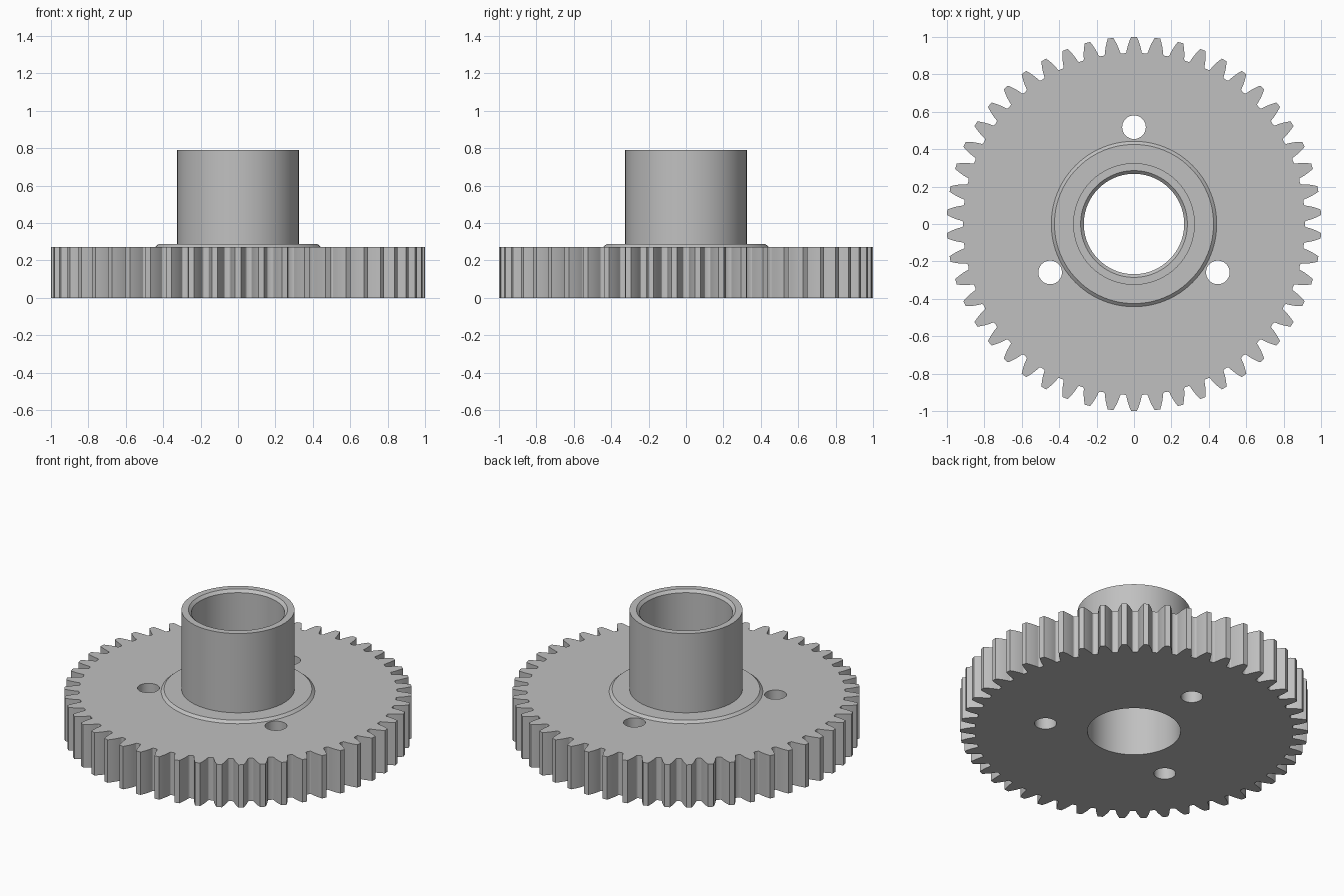
import bpy
import bmesh
from math import acos, cos, pi, radians, sin, sqrt, tan

if "Cube" in bpy.data.objects:
    bpy.data.objects.remove(bpy.data.objects["Cube"], do_unlink=True)

# Main dimensions
TEETH = 50
MODULE = 2 / (TEETH + 2)
PITCH_R = MODULE * TEETH / 2
ROOT_R = PITCH_R - 1.25 * MODULE
BASE_R = PITCH_R * cos(radians(20))
THICK = 0.272
BORE_R = 0.268
SEGMENTS = 96

# Plain grey metal
steel = bpy.data.materials.new("grey_metal")
steel.use_nodes = True
GREY = (0.53, 0.53, 0.53, 1)
steel.diffuse_color = GREY
steel.node_tree.nodes["Principled BSDF"].inputs["Base Color"].default_value = GREY


def polar(r, a):
    return (r * sin(a), r * cos(a))


def circle(r, cx=0, cy=0, n=SEGMENTS):
    return [(cx + r * cos(2 * pi * i / n), cy + r * sin(2 * pi * i / n)) for i in range(n)]


def half_tooth_angle(r):
    """Angle from the tooth's middle to its involute flank at radius r."""
    def involute(a):
        return tan(a) - a
    return pi / (2 * TEETH) + involute(radians(20)) - involute(acos(BASE_R / r))


def gear_outline():
    fillet = 0.01
    start = ROOT_R + fillet
    radii = [start + (1 - start) * i / 6 for i in range(7)]
    flank = [(r, half_tooth_angle(r)) for r in radii]
    # Rounded corner from the root circle into the flank
    edge = half_tooth_angle(start)
    corner = [(start - fillet * sin(t), edge + fillet * (1 - cos(t)) / ROOT_R)
              for t in (pi / 2, pi / 3, pi / 6)]
    side = corner + flank
    points = []
    for k in range(TEETH):
        mid = 2 * pi * k / TEETH
        points += [polar(r, mid - a) for r, a in side]
        points += [polar(r, mid + a) for r, a in reversed(side)]
    return points


def finish(name, bm, angle):
    mesh = bpy.data.meshes.new(name)
    bm.to_mesh(mesh)
    bm.free()
    mesh.materials.clear()
    mesh.materials.append(steel)
    obj = bpy.data.objects.new(name, mesh)
    bpy.context.collection.objects.link(obj)
    bpy.ops.object.select_all(action="DESELECT")
    obj.select_set(True)
    bpy.context.view_layer.objects.active = obj
    bpy.ops.object.shade_smooth_by_angle(angle=radians(angle))
    return obj


def extruded_plate(name, loops, height):
    """Fill an outline with holes and give it thickness."""
    curve = bpy.data.curves.new(name + "_outline", "CURVE")
    curve.dimensions = "2D"
    curve.fill_mode = "BOTH"
    curve.extrude = height / 2
    for loop in loops:
        spline = curve.splines.new("POLY")
        spline.points.add(len(loop) - 1)
        for point, (x, y) in zip(spline.points, loop):
            point.co = (x, y, 0, 1)
        spline.use_cyclic_u = True
    helper = bpy.data.objects.new(name + "_outline", curve)
    bpy.context.collection.objects.link(helper)
    bpy.context.view_layer.update()
    graph = bpy.context.evaluated_depsgraph_get()
    mesh = bpy.data.meshes.new_from_object(helper.evaluated_get(graph))
    bm = bmesh.new()
    bm.from_mesh(mesh)
    bpy.data.objects.remove(helper, do_unlink=True)
    bpy.data.meshes.remove(mesh)
    bmesh.ops.remove_doubles(bm, verts=bm.verts, dist=1e-5)
    bmesh.ops.translate(bm, verts=bm.verts, vec=(0, 0, height / 2))
    bmesh.ops.recalc_face_normals(bm, faces=bm.faces)
    return finish(name, bm, 25)


def lathe(name, profile):
    """Turn an (r, z) profile, listed from outside to inside, about z."""
    bm = bmesh.new()
    rings = [[bm.verts.new((x, y, z)) for x, y in circle(r)] for r, z in profile]
    for low, high in zip(rings, rings[1:]):
        for i in range(SEGMENTS):
            j = (i + 1) % SEGMENTS
            bm.faces.new((low[i], low[j], high[j], high[i]))
    return finish(name, bm, 25)


# Toothed plate with the bore and three bolt holes
bolt_holes = [circle(0.063, *polar(0.517, 2 * pi * k / 3), n=48) for k in range(3)]
extruded_plate("gear_plate", [gear_outline(), circle(BORE_R)] + bolt_holes, THICK)

# Bevelled shoulder, sleeve and chamfered bore
lathe("hub_sleeve", [
    (0.442, THICK), (0.425, 0.287), (0.325, 0.287), (0.325, 0.79),
    (0.285, 0.79), (BORE_R, 0.773), (BORE_R, THICK),
])
